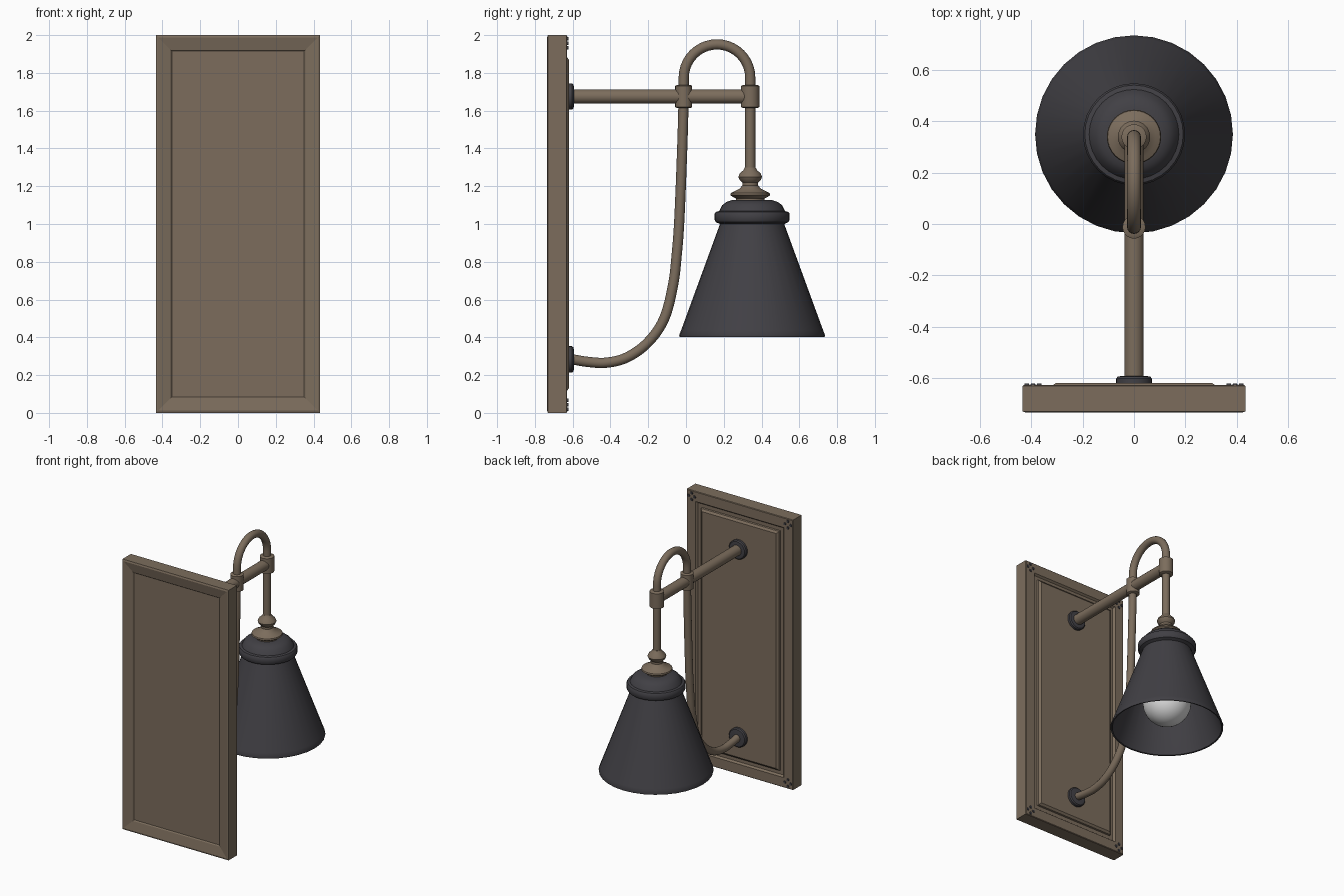
import bpy, bmesh, math
from mathutils import Vector, Matrix

cube = bpy.data.objects.get("Cube")
if cube:
    bpy.data.objects.remove(cube, do_unlink=True)


def material(name, rgb):
    m = bpy.data.materials.new(name)
    m.use_nodes = True
    m.diffuse_color = (*rgb, 1)
    bsdf = m.node_tree.nodes["Principled BSDF"]
    bsdf.inputs["Base Color"].default_value = (*rgb, 1)
    bsdf.inputs["Roughness"].default_value = 0.6
    return m


BRONZE = material("warm bronze", (0.20, 0.152, 0.108))
IRON = material("dark iron", (0.053, 0.051, 0.059))
GLASS = material("frosted glass", (0.72, 0.72, 0.72))

LAMP_Y = 0.34      # axis of the hanging shade
POST_Y = -0.012    # axis of the curved post at the crossbar
BAR_Z = 1.675
SHADE_Y = 0.35


def finish(name, bm, mat, smooth=True):
    bmesh.ops.recalc_face_normals(bm, faces=bm.faces)
    mesh = bpy.data.meshes.new(name)
    bm.to_mesh(mesh)
    bm.free()
    ob = bpy.data.objects.new(name, mesh)
    bpy.context.collection.objects.link(ob)
    mesh.materials.append(mat)
    if smooth:
        bpy.ops.object.select_all(action='DESELECT')
        ob.select_set(True)
        bpy.context.view_layer.objects.active = ob
        bpy.ops.object.shade_smooth_by_angle(angle=math.radians(35))
    return ob


def lathe(name, profile, mat, loc, axis='Z', sides=32, closed=False):
    """Spin (radius, height) points round an axis; open ends are capped."""
    bm = bmesh.new()
    rings = []
    for r, h in profile:
        rings.append([bm.verts.new((r * math.cos(a), r * math.sin(a), h))
                      for a in (2 * math.pi * i / sides for i in range(sides))])
    pairs = list(zip(rings, rings[1:]))
    if closed:
        pairs.append((rings[-1], rings[0]))
    else:
        bm.faces.new(rings[0])
        bm.faces.new(rings[-1])
    for a, b in pairs:
        for i in range(sides):
            j = (i + 1) % sides
            bm.faces.new((a[i], a[j], b[j], b[i]))
    if axis == 'Y':
        bm.transform(Matrix.Rotation(-math.pi / 2, 4, 'X'))
    bm.transform(Matrix.Translation(loc))
    return finish(name, bm, mat)


def tube(name, path, radius, mat, sides=16):
    """Sweep a circle along (y, z) points in the middle plane."""
    pts = [Vector((0, y, z)) for y, z in path]
    bm = bmesh.new()
    rings = []
    side = Vector((1, 0, 0))
    for i, p in enumerate(pts):
        t = (pts[min(i + 1, len(pts) - 1)] - pts[max(i - 1, 0)]).normalized()
        up = side.cross(t)
        rings.append([bm.verts.new(p + radius * (math.cos(a) * side + math.sin(a) * up))
                      for a in (2 * math.pi * k / sides for k in range(sides))])
    for a, b in zip(rings, rings[1:]):
        for k in range(sides):
            j = (k + 1) % sides
            bm.faces.new((a[k], a[j], b[j], b[k]))
    bm.faces.new(rings[0])
    bm.faces.new(rings[-1])
    return finish(name, bm, mat)


def smooth_path(points, steps=6):
    """Catmull-Rom curve through the points."""
    p = [Vector(q) for q in points]
    p = [2 * p[0] - p[1]] + p + [2 * p[-1] - p[-2]]
    out = []
    for a, b, c, d in zip(p, p[1:], p[2:], p[3:]):
        for s in range(steps):
            t = s / steps
            out.append(0.5 * (2 * b + (c - a) * t + (2 * a - 5 * b + 4 * c - d) * t ** 2
                              + (3 * b - a - 3 * c + d) * t ** 3))
    return [tuple(q) for q in out] + [tuple(p[-2])]


# Backplate: nested rectangles (inset from the edge, y) from front centre to back centre
steps = [(0.085, -0.715), (0.078, -0.722), (0.012, -0.735), (0, -0.731),
         (0, -0.633), (0.004, -0.629), (0.074, -0.629), (0.085, -0.643),
         (0.112, -0.643), (0.115, -0.632), (0.13, -0.62)]
bm = bmesh.new()
loops = []
for inset, y in steps:
    w, h = 0.435 - inset, 1 - inset
    loops.append([bm.verts.new((sx * w, y, 1 + sz * h))
                  for sx, sz in ((-1, -1), (1, -1), (1, 1), (-1, 1))])
for a, b in zip(loops, loops[1:]):
    for i in range(4):
        j = (i + 1) % 4
        bm.faces.new((a[i], a[j], b[j], b[i]))
bm.faces.new(loops[0])
bm.faces.new(loops[-1])
finish("backplate", bm, BRONZE, smooth=False)

# Corner rivets, four in a diamond at each corner
bm = bmesh.new()
for sx in (-1, 1):
    for sz in (-1, 1):
        for dx, dz in ((1, 0), (-1, 0), (0, 1), (0, -1)):
            at = Vector((sx * 0.394 + dx * 0.024, -0.629, 1 + sz * 0.957 + dz * 0.024))
            bmesh.ops.create_cone(bm, cap_ends=True, segments=10, radius1=0.012, radius2=0.009,
                                  depth=0.012, matrix=Matrix.Translation(at)
                                  @ Matrix.Rotation(-math.pi / 2, 4, 'X'))
finish("corner_rivets", bm, IRON)

# Wall rosettes where the tubes meet the plate
for label, z in (("upper", BAR_Z), ("lower", 0.283)):
    lathe(label + "_rosette", [(0.07, 0), (0.07, 0.022), (0.063, 0.03), (0.045, 0.032)],
          IRON, (0, -0.625, z), 'Y', 24)

# Crossbar
tube("crossbar", [(-0.6, BAR_Z), (LAMP_Y, BAR_Z)], 0.038, BRONZE, 20)

# Post sweeping up from the plate, over the arch and down to the socket
lower = smooth_path([(-0.61, 0.285), (-0.52, 0.27), (-0.42, 0.266), (-0.31, 0.295),
                     (-0.2, 0.375), (-0.115, 0.5), (-0.068, 0.68), (-0.048, 0.85),
                     (-0.035, 1.03), (-0.02, 1.4), (POST_Y, 1.68)])
mid, rad = (POST_Y + LAMP_Y) / 2, (LAMP_Y - POST_Y) / 2
arch = [(mid - rad * math.cos(a), 1.775 + rad * math.sin(a))
        for a in (math.pi * i / 20 for i in range(21))]
tube("curved_post", lower + arch + [(LAMP_Y, 1.5), (LAMP_Y, 1.24)], 0.027, BRONZE)

# Collars gripping the crossbar
for label, y, r in (("post", POST_Y, 0.045), ("lamp", LAMP_Y, 0.049)):
    lathe(label + "_collar", [(r - 0.012, -0.062), (r, -0.056), (r, 0.056), (r - 0.012, 0.062)],
          BRONZE, (0, y, BAR_Z), sides=20)

# Turned socket finial
lathe("socket_finial", [(0.028, 1.30), (0.036, 1.285), (0.055, 1.268), (0.063, 1.25),
                        (0.056, 1.233), (0.042, 1.22), (0.042, 1.205), (0.055, 1.188),
                        (0.085, 1.172), (0.103, 1.163), (0.106, 1.153), (0.095, 1.145),
                        (0.075, 1.135), (0.075, 1.115)], BRONZE, (0, LAMP_Y, 0))

# Shade: domed cap, rolled ring and thin hollow cone
lathe("shade", [(0.06, 1.128), (0.105, 1.127), (0.135, 1.117), (0.158, 1.1), (0.175, 1.068),
                (0.192, 1.064), (0.199, 1.054), (0.199, 1.022), (0.192, 1.01), (0.17, 1.0),
                (0.375, 0.44), (0.386, 0.412), (0.384, 0.403), (0.374, 0.405), (0.363, 0.44),
                (0.158, 1.0), (0.15, 1.08), (0.06, 1.11)],
      IRON, (0, SHADE_Y, 0), closed=True)

# Bulb with a tapering neck
ball = [(0.165 * math.sin(a), 0.6 - 0.165 * math.cos(a))
        for a in (math.radians(d) for d in range(4, 140, 9))]
lathe("bulb", ball + [(0.085, 0.78), (0.065, 0.86), (0.06, 1.1)], GLASS, (0, SHADE_Y, 0))
